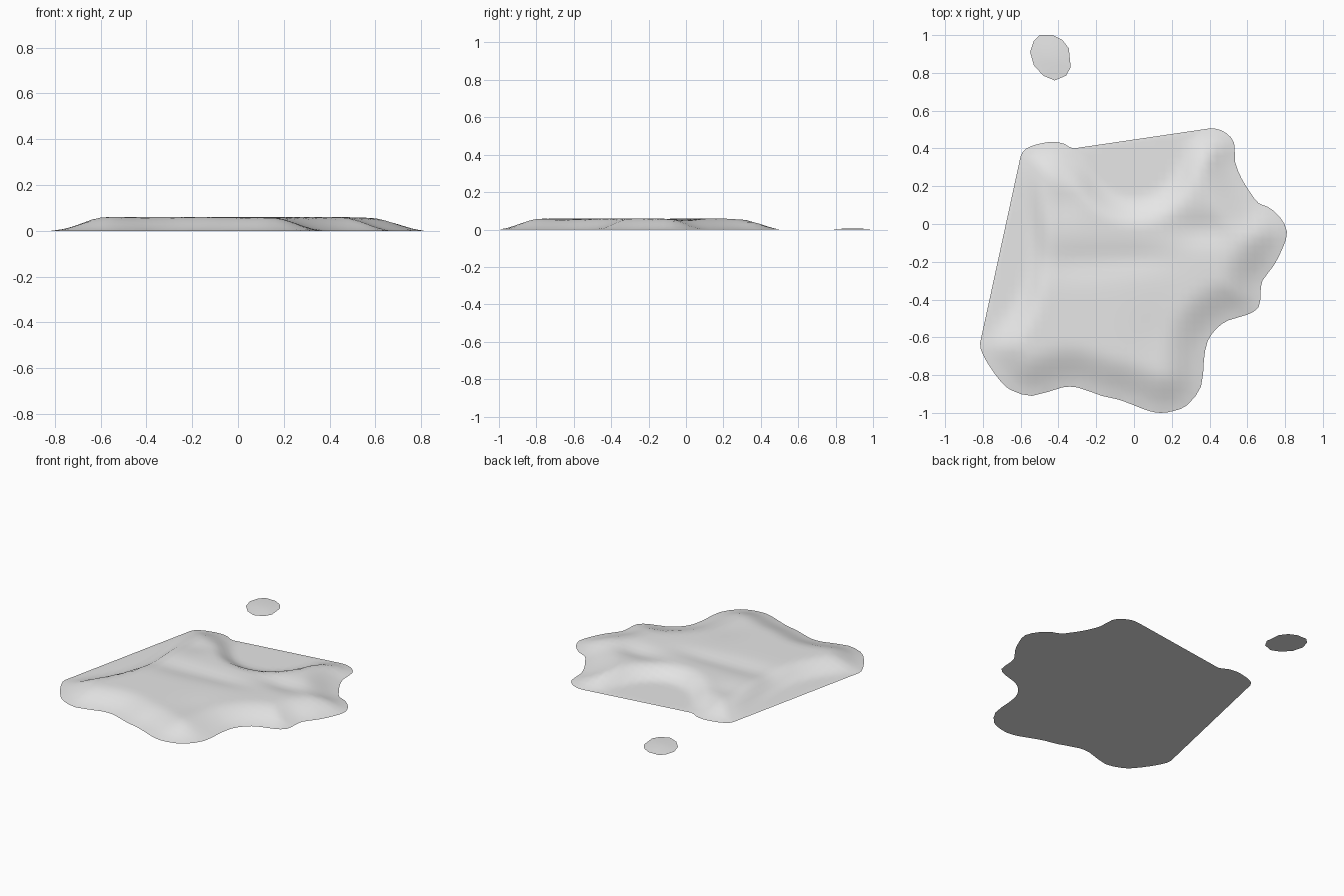
import bpy
import bmesh
import math
from mathutils import Vector
from mathutils.geometry import delaunay_2d_cdt, intersect_point_line

if "Cube" in bpy.data.objects:
    bpy.data.objects.remove(bpy.data.objects["Cube"], do_unlink=True)

liquid = bpy.data.materials.new("pale grey liquid")
liquid.use_nodes = True
liquid.diffuse_color = (0.8, 0.8, 0.8, 1)
liquid.node_tree.nodes["Principled BSDF"].inputs["Base Color"].default_value = (0.8, 0.8, 0.8, 1)

# Shorelines, clockwise from above
POOL = [(-.6, .36), (-.57, .4), (-.5, .425), (-.43, .435), (-.37, .425), (-.32, .4),
        (.36, .5), (.43, .505), (.49, .48), (.53, .43), (.535, .33), (.57, .24),
        (.62, .16), (.66, .11), (.71, .09), (.77, .04), (.81, -.04), (.79, -.12),
        (.74, -.22), (.68, -.3), (.67, -.36), (.66, -.44), (.6, -.48), (.5, -.51),
        (.44, -.55), (.39, -.62), (.37, -.72), (.355, -.86), (.28, -.96), (.21, -.99),
        (.14, -1), (.08, -.99), (0, -.96), (-.08, -.93), (-.17, -.91), (-.3, -.865),
        (-.38, -.865), (-.54, -.91), (-.65, -.88), (-.7, -.84), (-.76, -.76),
        (-.8, -.69), (-.815, -.63)]
DROP = [(-.53, .97), (-.5, 1), (-.43, 1), (-.38, .975), (-.345, .93), (-.335, .83),
        (-.36, .785), (-.42, .76), (-.48, .785), (-.53, .84), (-.55, .91)]

# Thin film areas: centre, radii
FILMS = [(.0, .42, .24, .27), (-.8, -.12, .23, .38)]
# Soft valleys: centre, radii, depth
VALLEYS = [(-.3, -.2, .25, .09, .014), (.36, -.03, .16, .08, .02),
           (.02, -.18, .2, .07, .01), (-.38, .12, .1, .1, .01),
           (.1, -.6, .12, .15, .006)]


def smooth(t):
    t = max(0, min(1, t))
    return t * t * (3 - 2 * t)


def rounded(points, steps):
    """Hermite curve through the points; long edges stay nearly straight."""
    p = [Vector(q) for q in points]
    n, out = len(p), []
    for i in range(n):
        a, b = p[i], p[(i + 1) % n]
        length = (b - a).length
        if length > .5:
            out.append(a)
            continue
        ta = (b - p[i - 1]).normalized() * length
        tb = (p[(i + 2) % n] - a).normalized() * length
        for k in range(steps):
            t = k / steps
            s = smooth(t)
            out.append(a * (1 - s) + b * s + ta * t * (1 - t) ** 2 - tb * t * t * (1 - t))
    return out


def shore_distance(p, line):
    """Distance to the shoreline, or zero when outside it."""
    inside, best = False, 9
    for i, b in enumerate(line):
        a = line[i - 1]
        if (a.y > p.y) != (b.y > p.y) and p.x < a.x + (p.y - a.y) / (b.y - a.y) * (b.x - a.x):
            inside = not inside
        q, t = intersect_point_line(p, a, b)
        q = a if t < 0 else b if t > 1 else q.to_2d()
        best = min(best, (p - q).length)
    return best if inside else 0


def pool_height(p, d):
    h = .06 * smooth(d / .22 * .9 + .06)
    for x, y, rx, ry, depth in VALLEYS:
        h -= depth * math.exp(-((p.x - x) / rx) ** 2 - ((p.y - y) / ry) ** 2)
    for x, y, rx, ry in FILMS:
        h *= smooth((math.hypot((p.x - x) / rx, (p.y - y) / ry) - 1) / .6)
    return max(h, .001)


def drop_height(p, d):
    return .006 * smooth(d / .08)


def puddle(name, line, height, step):
    """Closed body: a gridded upper surface over a flat underside."""
    n = len(line)
    flat, heights = list(line), [0] * n
    count = int(2 / step)
    for i in range(count + 1):
        for j in range(count + 1):
            p = Vector((i * step - 1, j * step - 1))
            d = shore_distance(p, line)
            if d > step * .4:
                flat.append(p)
                heights.append(height(p, d))
    edges = [(i, (i + 1) % n) for i in range(n)]
    co, _, tris, *_ = delaunay_2d_cdt(flat, edges, [], 1, 1e-6)
    bm = bmesh.new()
    verts = [bm.verts.new((c.x, c.y, h)) for c, h in zip(co, heights)]
    for tri in tris:
        bm.faces.new([verts[i] for i in tri])
    bm.faces.new(verts[:n])
    mesh = bpy.data.meshes.new(name)
    bm.to_mesh(mesh)
    bm.free()
    mesh.materials.append(liquid)
    obj = bpy.data.objects.new(name, mesh)
    bpy.context.collection.objects.link(obj)
    bpy.ops.object.select_all(action="DESELECT")
    obj.select_set(True)
    bpy.context.view_layer.objects.active = obj
    bpy.ops.object.shade_smooth_by_angle(angle=math.radians(40))


puddle("puddle", rounded(POOL, 2), pool_height, .04)
puddle("stray_drop", [Vector(q) for q in DROP], drop_height, .05)
